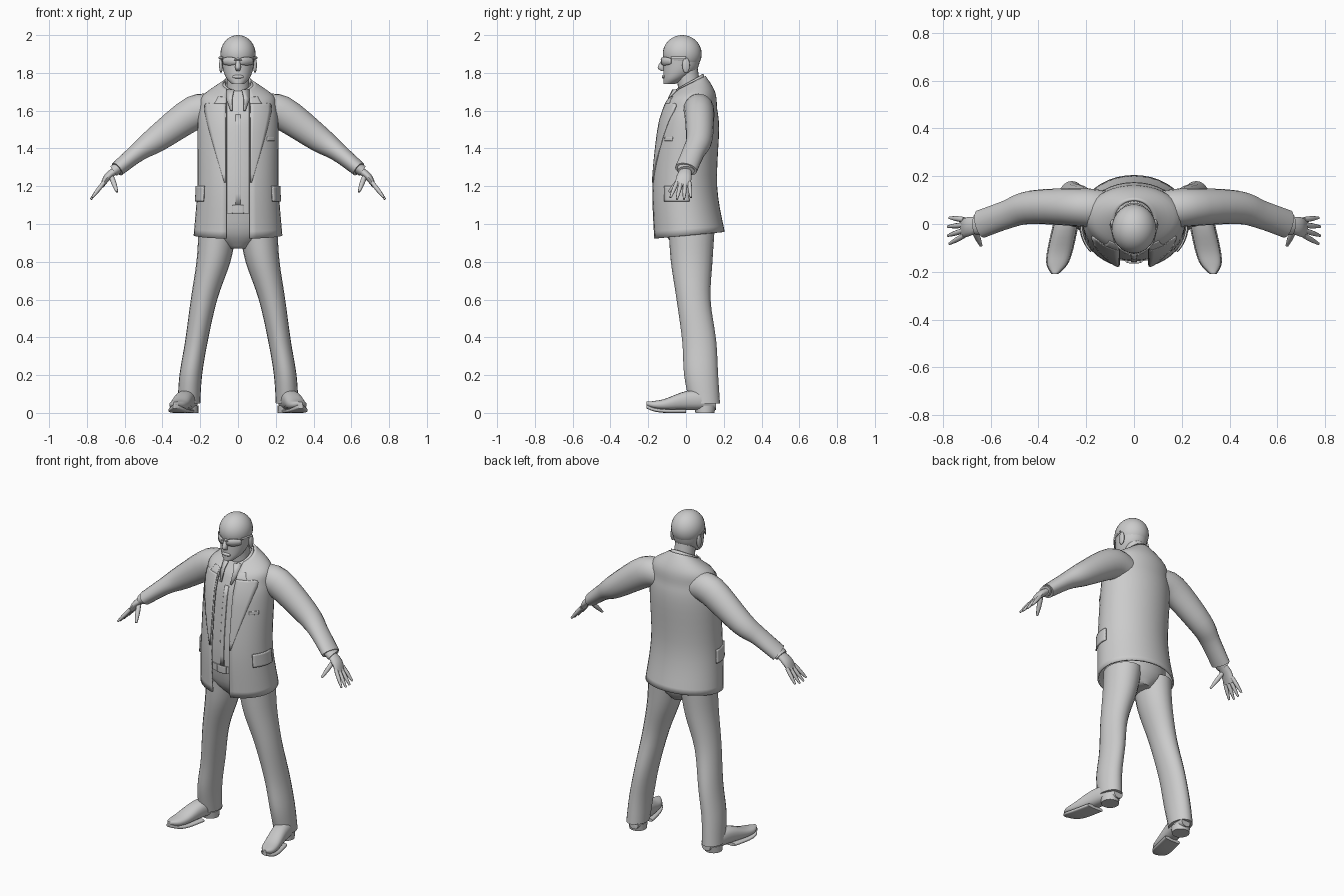
import bpy, bmesh
from math import sin, cos, tau, pi, asin, sqrt, copysign, radians
from mathutils import Vector

cube = bpy.data.objects.get("Cube")
if cube:
    bpy.data.objects.remove(cube)

GREY = (.6, .6, .6, 1)
grey = bpy.data.materials.new("plain_grey")
grey.use_nodes = True
grey.diffuse_color = GREY
grey.node_tree.nodes["Principled BSDF"].inputs["Base Color"].default_value = GREY
X, Y, Z = Vector((1, 0, 0)), Vector((0, 1, 0)), Vector((0, 0, 1))


def blend(start, end, factor):
    return tuple(a + factor * (b - a) for a, b in zip(start, end))


def smooth(rows, steps):
    """Catmull-Rom subdivision of a list of number tuples."""
    result = []
    last = len(rows) - 1
    for i in range(last):
        before, start, end, after = (rows[max(i - 1, 0)], rows[i], rows[i + 1], rows[min(i + 2, last)])
        for step in range(steps):
            t = step / steps
            result.append(tuple(
                b + t / 2 * (c - a + t * (2 * a - 5 * b + 4 * c - d + t * (3 * (b - c) + d - a)))
                for a, b, c, d in zip(before, start, end, after)))
    return result + [rows[-1]]


def finish(name, bm, thick=0, mirror=False):
    """Turn a bmesh into a shaded object with its modifiers."""
    bmesh.ops.recalc_face_normals(bm, faces=bm.faces)
    mesh = bpy.data.meshes.new(name)
    bm.to_mesh(mesh)
    bm.free()
    mesh.materials.append(grey)
    part = bpy.data.objects.new(name, mesh)
    bpy.context.collection.objects.link(part)
    if thick:
        solid = part.modifiers.new("thickness", 'SOLIDIFY')
        solid.thickness = thick
        solid.offset = 0
    if mirror:
        part.modifiers.new("both_sides", 'MIRROR')
    bpy.ops.object.select_all(action='DESELECT')
    part.select_set(True)
    bpy.context.view_layer.objects.active = part
    bpy.ops.object.shade_smooth_by_angle(angle=radians(50))


def skin(name, rows, closed=False, thick=0, mirror=False):
    """Skin rows of points, as a capped tube or as a thin sheet."""
    bm = bmesh.new()
    rings = [[bm.verts.new(point) for point in row] for row in rows]
    count = len(rows[0])
    for lower, upper in zip(rings, rings[1:]):
        for j in range(count if closed else count - 1):
            k = (j + 1) % count
            bm.faces.new((lower[j], lower[k], upper[k], upper[j]))
    if closed:
        bm.faces.new(rings[0])
        bm.faces.new(rings[-1])
    finish(name, bm, thick, mirror)


def blob(name, centre, radii, mirror=False):
    """Ellipsoid."""
    bm = bmesh.new()
    bmesh.ops.create_uvsphere(bm, u_segments=28, v_segments=18, radius=1)
    bmesh.ops.scale(bm, vec=radii, verts=bm.verts)
    bmesh.ops.translate(bm, vec=centre, verts=bm.verts)
    finish(name, bm, mirror=mirror)


def loft(name, rows, axis=None, ref=Y, sides=20, power=2, steps=4, mirror=False):
    """Tube through rows of (x, y, z, radius along ref, other radius)."""
    rows = smooth(rows, steps)
    last = len(rows) - 1
    rings = []
    for i, (x, y, z, radius, other) in enumerate(rows):
        ahead, behind = Vector(rows[min(i + 1, last)][:3]), Vector(rows[max(i - 1, 0)][:3])
        normal = axis or (ahead - behind).normalized()
        u = (ref - ref.dot(normal) * normal).normalized()
        v = normal.cross(u)
        ring = []
        for j in range(sides):
            angle = tau * j / sides
            c, s = (copysign(abs(w) ** (2 / power), w) for w in (cos(angle), sin(angle)))
            ring.append(Vector((x, y, z)) + u * radius * c + v * other * s)
        rings.append(ring)
    skin(name, rings, closed=True, mirror=mirror)


def wrap_point(row, angle, out):
    """Point round the body, angle from the front, on a (z, half width, front, back) row."""
    z, width, front, back = row
    reach = -((back - front) / 2 + out) * cos(angle)
    tilt = .6 * max(0, 1.1 - z) + 35 * max(0, z - 1.62) ** 2
    return ((width + out) * sin(angle), (front + back) / 2 + reach, z + tilt * reach)


def garment(name, rows, gap=0, out=0, thick=0, count=36):
    """Layer round the body, closed or with a gap down the front."""
    rings = []
    for row in rows:
        start = asin(gap / row[1])
        span = tau - 2 * start
        rings.append([wrap_point(row, start + span * j / count, out)
                      for j in range(count + 1 if gap else count)])
    skin(name, rings, closed=not gap, thick=thick)


# Jacket body
jacket = smooth([(.94, .23, -.17, .2), (1.2, .21, -.18, .16), (1.5, .21, -.15, .17),
                 (1.61, .2, -.12, .16), (1.68, .18, -.09, .15), (1.74, .08, -.06, .1)], 5)
garment("jacket", jacket, gap=.06, thick=.01)


def jacket_row(z):
    for lower, upper in zip(jacket, jacket[1:]):
        if z <= upper[0]:
            return blend(lower, upper, (z - lower[0]) / (upper[0] - lower[0]))
    return jacket[-1]


def patch(name, bottom, top, start, end, out, mirror=False):
    """Plate that follows the body between two heights and two angles."""
    rows = []
    for i in range(9):
        row = jacket_row(bottom + (top - bottom) * i / 8)
        rows.append([wrap_point(row, start + (end - start) * j / 8, out) for j in range(9)])
    skin(name, rows, thick=.008, mirror=mirror)


# Lapels, from height and outer edge
lapel = []
for z, outer in smooth([(1.22, .07), (1.6, .17), (1.64, .12), (1.69, .1)], 6):
    row = jacket_row(z)
    lapel.append([wrap_point(row, asin((.063 + (outer - .063) * k / 6) / row[1]), .007) for k in range(7)])
skin("lapel", lapel, thick=.006, mirror=True)

# Pockets
patch("pocket_flap", 1.12, 1.2, .95, 1.7, .01, mirror=True)
patch("breast_pocket", 1.44, 1.46, .8, 1.1, .004)

# Shirt and belt sit inside the jacket
garment("shirt", [row for row in jacket if row[0] > 1.05], out=-.025)
patch("shirt_placket", 1.1, 1.58, -.07, .07, -.024)
garment("shirt_collar", [(1.7, .09, -.08, .1), (1.75, .07, -.06, .09)], gap=.03, thick=.007)
skin("collar_point", [[(.02, -.07, 1.71), (.06, -.05, 1.71)], [(.03, -.09, 1.67), (.06, -.08, 1.66)],
                      [(.03, -.12, 1.6), (.04, -.12, 1.6)]], thick=.007, mirror=True)
garment("belt", [jacket_row(z) for z in (1.06, 1.1)], out=-.02)
patch("belt_buckle", 1.06, 1.1, -.15, .15, -.018)

# Sleeves and hands
loft("sleeve", [(.13, .06, 1.6, .08, .08), (.23, .07, 1.59, .08, .09), (.43, .07, 1.45, .07, .07),
                (.53, .04, 1.38, .06, .05), (.64, 0, 1.29, .06, .04)], mirror=True)
loft("shirt_cuff", [(.63, 0, 1.3, .045, .03), (.66, 0, 1.28, .045, .03)], steps=1, mirror=True)
loft("palm", [(.64, 0, 1.29, .03, .02), (.69, -.01, 1.25, .04, .02), (.72, -.02, 1.2, .04, .01)],
     sides=14, mirror=True)


def finger(name, root, reach, radius):
    middle, tip = root + reach / 2, root + reach
    loft(name, [(*root, radius, radius), (*middle, radius, radius), (*tip, radius / 2, radius / 2)],
         sides=8, mirror=True)


for i, name in enumerate(("index", "middle", "ring", "little")):
    spread = i - 1.5
    length = 1 - .05 * spread ** 2
    finger(name + "_finger", Vector((.71, .022 * spread - .015, 1.22)),
           Vector((.07, .016 * spread - .015, -.09)) * length, .011)
finger("thumb", Vector((.67, -.02, 1.25)), Vector((-.03, -.07, -.08)), .013)

# Trousers
loft("trouser_seat", [(0, .03, .87, .08, .06), (0, .02, .95, .13, .18), (0, 0, 1.08, .14, .19)],
     axis=Z, sides=28)
loft("trouser_leg", [(.11, .03, .95, .12, .1), (.13, .03, .8, .11, .09), (.18, .04, .6, .09, .07),
                     (.22, .07, .38, .09, .06), (.25, .08, .2, .09, .06), (.26, .1, .05, .08, .06)],
     axis=Z, mirror=True)

# Shoes turn outward and lift at the toe; the sole follows the upper
upper, sole = [], []
for y, width, height in ((.16, .03, .03), (.1, .05, .05), (0, .05, .05),
                         (-.11, .05, .03), (-.17, .04, .02), (-.21, .01, .01)):
    x = .285 - .22 * y
    lift = .4 * max(0, -y - .15)
    upper.append((x, y, .015 + lift + height, width, height))
    sole.append((x, y, .01 + lift, width + .004, .01))
loft("shoe", upper, axis=-Y, ref=X, power=2.4, mirror=True)
loft("shoe_sole", sole[2:], axis=-Y, ref=X, power=4, mirror=True)
loft("shoe_heel", [(.26, .1, 0, .05, .05), (.26, .1, .04, .06, .05)], axis=Z, steps=1, mirror=True)

# Head and neck
loft("neck", [(0, .03, 1.6, .07, .07), (0, .02, 1.7, .06, .06), (0, 0, 1.84, .06, .06)], axis=Z)
blob("skull", (0, -.02, 1.9), (.093, .103, .1))
loft("jaw", [(0, -.09, 1.74, .03, .03), (0, -.06, 1.77, .06, .06), (0, -.03, 1.82, .09, .08),
             (0, -.02, 1.9, .1, .09)], axis=Z, sides=28)
loft("nose", [(0, -.11, 1.88, .01, .01), (0, -.13, 1.83, .02, .015), (0, -.12, 1.81, .01, .01)],
     axis=Z, sides=12)
blob("lips", (0, -.118, 1.78), (.03, .01, .01))
blob("ear", (.09, 0, 1.84), (.01, .02, .04), mirror=True)

# Wraparound glasses
lens = []
for i in range(9):
    x = .01 + .07 * i / 8
    half = .022 * sqrt(1 - ((i - 4) / 5) ** 2)
    lens.append([(x, 8 * x * x - .13, 1.862 + half * side) for side in (-1, 0, 1)])
skin("glasses_lens", lens, thick=.005, mirror=True)
loft("glasses_bridge", [(x, -.13, 1.87, .004, .004) for x in (-.02, .02)], sides=8, steps=1)
loft("glasses_arm", [(.08, -.08, 1.88, .003, .006), (.1, 0, 1.88, .003, .006)],
     ref=X, sides=8, steps=1, mirror=True)
